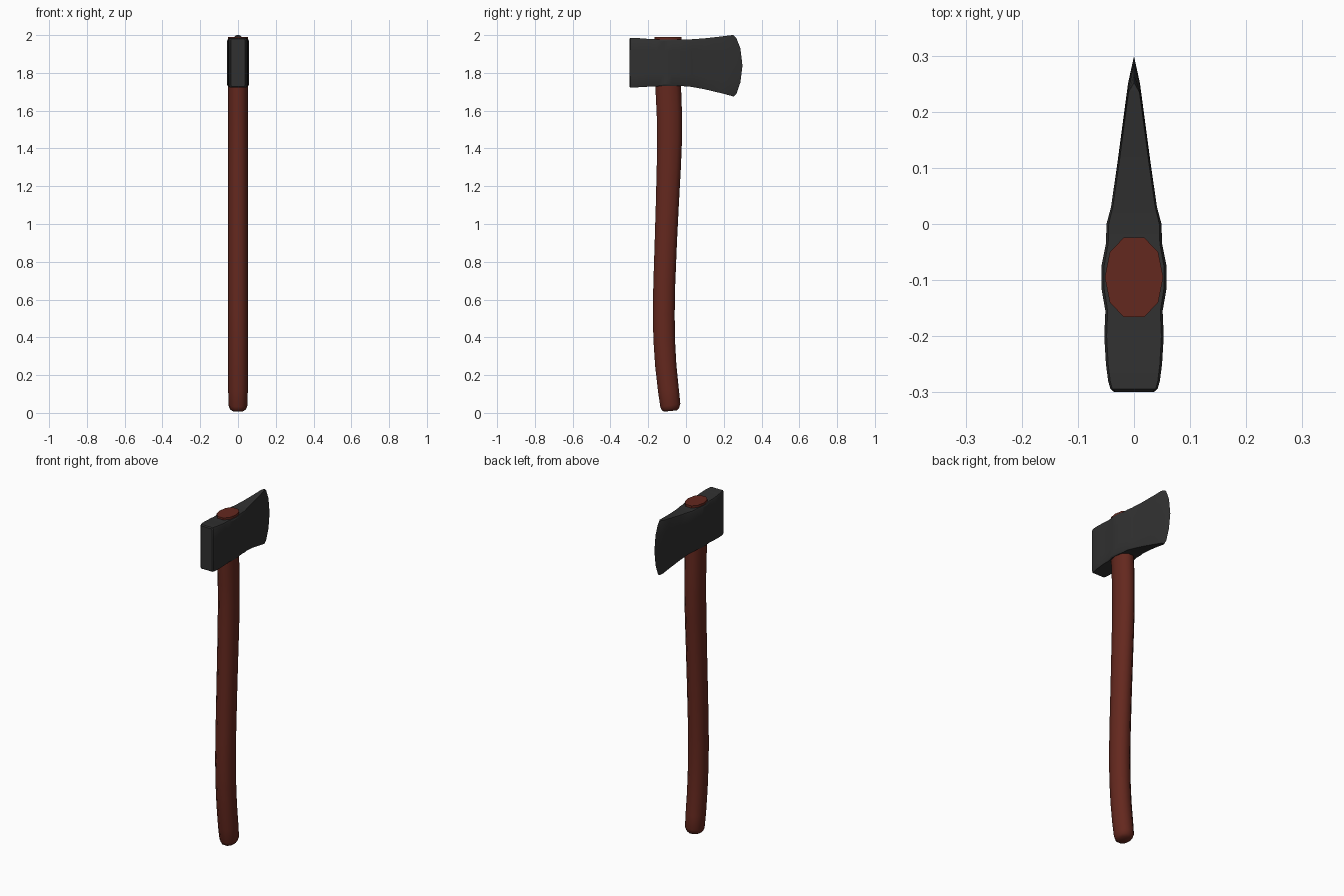
import bpy, bmesh, math


def loft(name, rings, color, angle):
    """Skin a list of equal-length vertex rings and cap both ends."""
    bm = bmesh.new()
    loops = [[bm.verts.new(p) for p in ring] for ring in rings]
    n = len(loops[0])
    for a, b in zip(loops, loops[1:]):
        for i in range(n):
            j = (i + 1) % n
            bm.faces.new((a[i], a[j], b[j], b[i]))
    bm.faces.new(loops[0])
    bm.faces.new(loops[-1])
    bmesh.ops.remove_doubles(bm, verts=bm.verts, dist=0.0005)
    bmesh.ops.recalc_face_normals(bm, faces=bm.faces)
    mesh = bpy.data.meshes.new(name)
    bm.to_mesh(mesh)
    bm.free()
    ob = bpy.data.objects.new(name, mesh)
    bpy.context.collection.objects.link(ob)
    mat = bpy.data.materials.new(name + "_paint")
    mat.diffuse_color = color
    mesh.materials.append(mat)
    bpy.ops.object.select_all(action='DESELECT')
    bpy.context.view_layer.objects.active = ob
    ob.select_set(True)
    bpy.ops.object.shade_smooth_by_angle(angle=math.radians(angle))
    return ob


# Handle: ten-sided section swept along a gentle S curve
# (z, centre y, half depth, half width, end tilt)
handle_path = [
    (0.010, -0.083, 0.034, 0.030, 0.10), (0.020, -0.083, 0.046, 0.043, 0.12),
    (0.040, -0.083, 0.053, 0.050, 0.15), (0.12, -0.093, 0.055, 0.052, 0.12),
    (0.25, -0.107, 0.056, 0.052, 0.08), (0.38, -0.115, 0.057, 0.052, 0.05),
    (0.52, -0.118, 0.058, 0.052, 0), (0.68, -0.115, 0.058, 0.052, 0),
    (0.90, -0.107, 0.059, 0.052, 0), (1.10, -0.099, 0.061, 0.052, 0),
    (1.30, -0.091, 0.064, 0.052, 0), (1.45, -0.087, 0.066, 0.052, 0),
    (1.58, -0.088, 0.067, 0.052, 0), (1.72, -0.094, 0.068, 0.052, 0),
    (1.99, -0.095, 0.071, 0.052, 0),
]
section = [(0.35, 1), (0.83, 0.63), (1, 0), (0.83, -0.63), (0.35, -1),
           (-0.35, -1), (-0.83, -0.63), (-1, 0), (-0.83, 0.63), (-0.35, 1)]
loft("handle", [[(hx * u, yc + hy * v, z + tilt * hy * v) for u, v in section]
                for z, yc, hy, hx, tilt in handle_path],
     (0.127, 0.021, 0.013, 1), 45)

# Axe head: stations from poll to blade (y, half width, bottom z, top z)
stations = [
    (-0.299, 0.036, 1.727, 1.980), (-0.294, 0.042, 1.722, 1.986),
    (-0.280, 0.046, 1.722, 1.986), (-0.250, 0.050, 1.724, 1.984),
    (-0.200, 0.053, 1.727, 1.980), (-0.155, 0.051, 1.729, 1.978),
    (-0.115, 0.058, 1.730, 1.977), (-0.075, 0.058, 1.730, 1.977),
    (-0.035, 0.050, 1.730, 1.977), (0.000, 0.049, 1.729, 1.976),
    (0.030, 0.041, 1.726, 1.978), (0.100, 0.030, 1.713, 1.983),
    (0.180, 0.0185, 1.694, 1.992), (0.235, 0.0105, 1.680, 1.999),
]
rows = [0, 0.03, 0.25, 0.5, 0.75, 0.97, 1]


def head_ring(y, w, lo, hi):
    side = []
    for t in rows:
        edge = 0.92 if t in (0, 1) else 1
        bulge = max(0, y - 0.03) * 0.08 * (1 - (2 * t - 1) ** 2)
        side.append((w * edge, y + bulge, lo + (hi - lo) * t))
    return side + [(-x, yy, z) for x, yy, z in reversed(side)]


# Curved cutting edge closes to a sharp line
edge = [(0.252, 1.675), (0.266, 1.687), (0.288, 1.750), (0.299, 1.838),
        (0.288, 1.930), (0.266, 1.986), (0.252, 2.000)]
edge_w = [0.005, 0, 0, 0, 0, 0, 0.005]
blade = [(w, y, z) for w, (y, z) in zip(edge_w, edge)]
blade += [(-x, y, z) for x, y, z in reversed(blade)]

bm_rings = [head_ring(*s) for s in stations] + [blade]


def bridge_pairs(rings):
    """Poll end is capped; the blade end is closed by the merged edge."""
    tip = [(0, y, z) for _, y, z in blade]
    return rings[:-1] + [tip]


loft("axe_head", bridge_pairs(bm_rings), (0.03, 0.03, 0.03, 1), 30)
